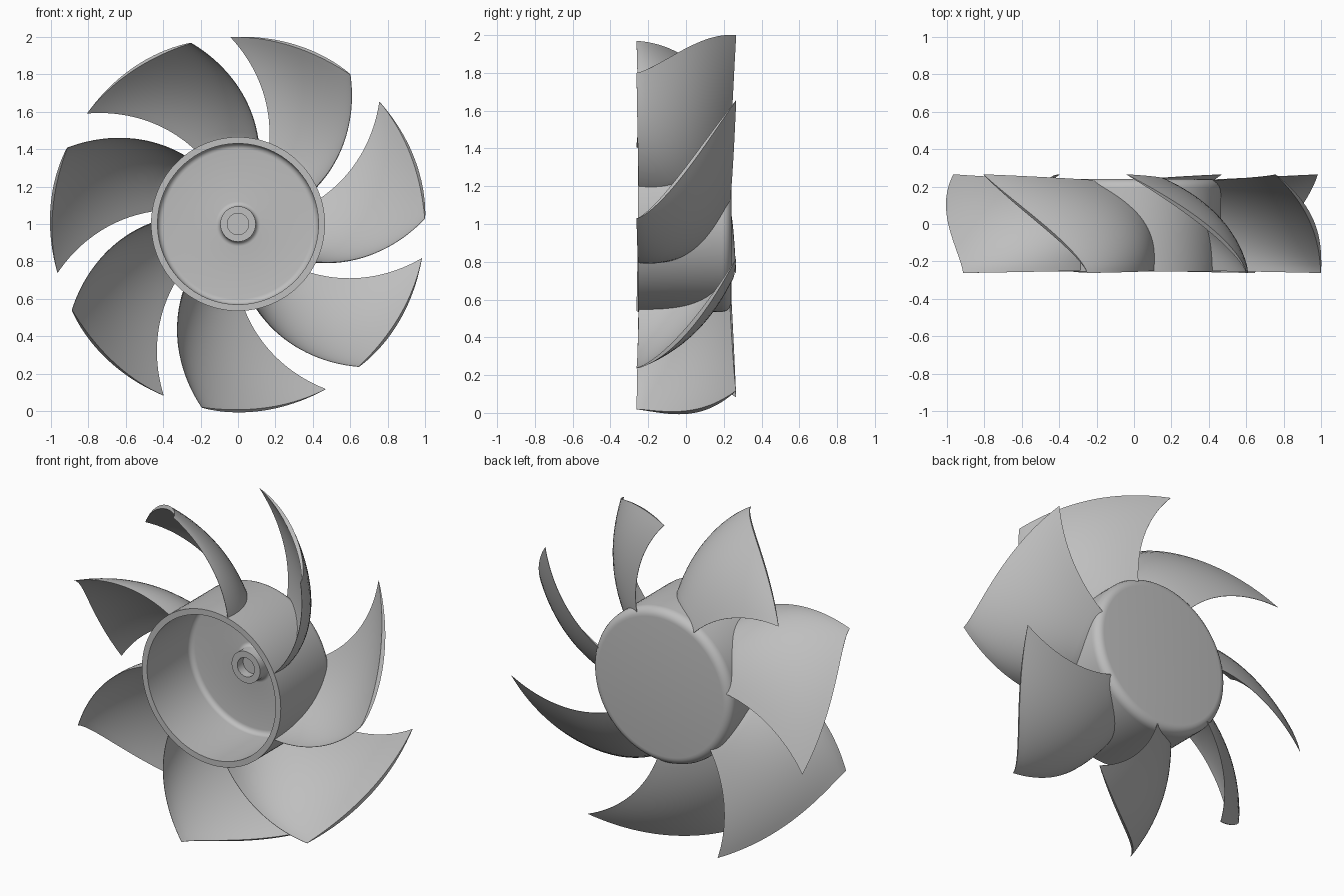
import bpy, bmesh, math
from mathutils import Vector

cube = bpy.data.objects.get("Cube")
if cube:
    bpy.data.objects.remove(cube, do_unlink=True)

# Single grey plastic
GREY = (0.52, 0.52, 0.52, 1)
plastic = bpy.data.materials.new("grey_plastic")
plastic.use_nodes = True
plastic.diffuse_color = GREY
plastic.node_tree.nodes["Principled BSDF"].inputs["Base Color"].default_value = GREY

CENTRE = Vector((0, 0, 1))
BLADES = 7


def finish(bm, name, angle=35):
    bmesh.ops.recalc_face_normals(bm, faces=bm.faces)
    mesh = bpy.data.meshes.new(name)
    bm.to_mesh(mesh)
    bm.free()
    mesh.materials.append(plastic)
    obj = bpy.data.objects.new(name, mesh)
    bpy.context.collection.objects.link(obj)
    obj.location = CENTRE
    bpy.ops.object.select_all(action='DESELECT')
    obj.select_set(True)
    bpy.context.view_layer.objects.active = obj
    bpy.ops.object.shade_smooth_by_angle(angle=math.radians(angle))
    return obj


def fillet(r, y, size, start, end, steps=6):
    """Arc points (radius, depth) around a centre, angles in degrees."""
    angles = [math.radians(start + (end - start) * i / steps) for i in range(steps + 1)]
    return [(r + size * math.cos(a), y + size * math.sin(a)) for a in angles]


# Hub: open cup with rounded back, inner fillet and a hollow centre boss
profile = [(0, 0.24)]
profile += fillet(0.415, 0.19, 0.05, 90, 0)
profile += [(0.465, -0.255), (0.43, -0.255)]
profile += fillet(0.40, 0.13, 0.03, 0, 90)
profile += fillet(0.12, 0.135, 0.025, 90, 180)
profile += [(0.095, 0.075), (0.057, 0.075), (0.057, 0.13), (0, 0.13)]

bm = bmesh.new()
verts = [bm.verts.new((r, y, 0)) for r, y in profile]
edges = [bm.edges.new(pair) for pair in zip(verts, verts[1:])]
bmesh.ops.spin(bm, geom=verts + edges, cent=(0, 0, 0), axis=(0, 1, 0),
               angle=math.tau, steps=96)
bmesh.ops.remove_doubles(bm, verts=bm.verts, dist=0.0001)
finish(bm, "hub")

# Blade: twisted, swept surface with a thin lens-shaped section
ROOT, TIP = 0.44, 1.0
SPAN_STEPS, CHORD_STEPS = 20, 24


def lerp(a, b, k):
    return a + (b - a) * k


def camber(r, t):
    """Middle surface; t runs from front edge to back edge."""
    k = (r - 0.465) / (TIP - 0.465)
    sweep = lerp(25.5, 53.1, k) - 3 * k * (1 - k)
    wrap = lerp(43.4, 39.2, k) * t ** lerp(2.7, 1.35, max(k, 0) ** 0.8)
    a = math.radians(sweep + wrap)
    y = lerp(lerp(-0.25, -0.262, k), lerp(0.235, 0.265, k), t)
    return Vector((r * math.cos(a), y, r * math.sin(a)))


def skin(r, t, side):
    e = 0.002
    t0 = min(max(t, e), 1 - e)
    along = camber(r, t0 + e) - camber(r, t0 - e)
    out = camber(r + e, t) - camber(r - e, t)
    half = 0.001 + 0.011 * math.sin(math.pi * t)
    return camber(r, t) + along.cross(out).normalized() * half * side


bm = bmesh.new()
chord = [i / CHORD_STEPS for i in range(CHORD_STEPS + 1)]
rings = []
for j in range(SPAN_STEPS + 1):
    r = lerp(ROOT, TIP, j / SPAN_STEPS)
    ring = [skin(r, t, 1) for t in chord] + [skin(r, t, -1) for t in reversed(chord)]
    rings.append([bm.verts.new(p) for p in ring])
n = len(rings[0])
for low, high in zip(rings, rings[1:]):
    for i in range(n):
        m = (i + 1) % n
        bm.faces.new((low[i], low[m], high[m], high[i]))
# Close root and tip with strips across the thickness
for ring in (rings[0], rings[-1]):
    for i in range(CHORD_STEPS):
        bm.faces.new((ring[i], ring[i + 1], ring[n - 2 - i], ring[n - 1 - i]))
blade = finish(bm, "blade_1")

for i in range(1, BLADES):
    copy = blade.copy()
    copy.name = f"blade_{i + 1}"
    copy.rotation_euler.y = i * math.tau / BLADES
    bpy.context.collection.objects.link(copy)
